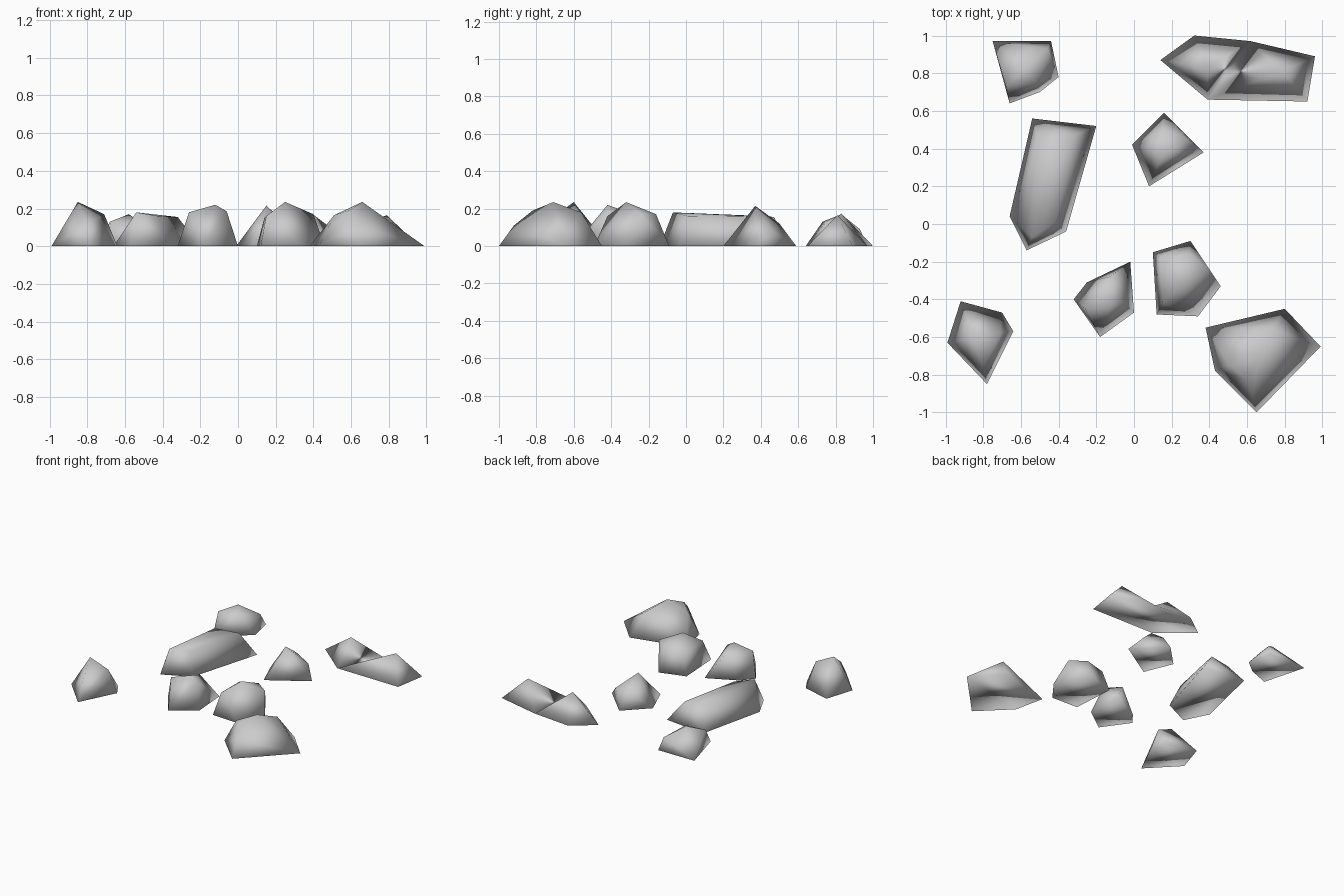
import bpy
import bmesh

# Remove the default cube
cube = bpy.data.objects.get("Cube")
if cube:
    bpy.data.objects.remove(cube, do_unlink=True)

# One plain stone colour
stone = bpy.data.materials.new("stone_grey")
stone.use_nodes = True
stone_colour = (0.6, 0.6, 0.6, 1)
stone.diffuse_color = stone_colour
stone.node_tree.nodes["Principled BSDF"].inputs["Base Color"].default_value = stone_colour


def add_lobe(bm, footprint, crown):
    """Wrap a closed hull around a ground outline and its raised points."""
    verts = [bm.verts.new((x, y, 0)) for x, y in footprint]
    verts += [bm.verts.new(point) for point in crown]
    bmesh.ops.convex_hull(bm, input=verts)
    own = set(verts)
    faces = [f for f in bm.faces if own.issuperset(f.verts)]
    bmesh.ops.recalc_face_normals(bm, faces=faces)


def rock(name, *lobes):
    """Build a smooth-shaded stone from one or more hull lobes."""
    bm = bmesh.new()
    for footprint, crown in lobes:
        add_lobe(bm, footprint, crown)
    # Drop points that ended up inside the hull, then weld the lobes
    bmesh.ops.delete(bm, geom=[v for v in bm.verts if not v.link_faces], context="VERTS")
    bmesh.ops.remove_doubles(bm, verts=bm.verts[:], dist=0.001)
    for face in bm.faces:
        face.smooth = True
    mesh = bpy.data.meshes.new(name)
    bm.to_mesh(mesh)
    bm.free()
    mesh.materials.append(stone)
    obj = bpy.data.objects.new(name, mesh)
    bpy.context.collection.objects.link(obj)


# Stones at the front
rock("front_right_rock", (
    [(-.92, -.41), (-.70, -.47), (-.64, -.57), (-.78, -.85), (-.99, -.63)],
    [(-.85, -.60, .235), (-.71, -.58, .17), (-.80, -.76, .12)]))

rock("front_left_boulder", (
    [(.99, -.65), (.80, -.45), (.38, -.55), (.43, -.78), (.65, -1)],
    [(.66, -.71, .235), (.51, -.75, .165), (.73, -.56, .18), (.59, -.82, .19),
     (.63, -.92, .11)]))

# Stones near the middle
rock("middle_left_rock", (
    [(.30, -.09), (.46, -.33), (.34, -.49), (.12, -.48), (.10, -.15)],
    [(.25, -.32, .235), (.40, -.24, .17), (.15, -.42, .16), (.14, -.18, .15),
     (.29, -.16, .17)]))

rock("middle_right_rock", (
    [(-.32, -.40), (-.25, -.31), (-.02, -.20), (0, -.47), (-.18, -.60)],
    [(-.12, -.42, .22), (-.26, -.45, .18), (-.13, -.28, .17), (-.06, -.42, .185)]))

rock("small_pointed_rock", (
    [(-.01, .42), (.16, .59), (.37, .38), (.08, .20)],
    [(.15, .37, .215), (.29, .45, .09), (.15, .50, .12)]))

rock("long_rock", (
    [(-.54, .56), (-.20, .52), (-.36, -.04), (-.57, -.14), (-.66, .04)],
    [(-.54, -.07, .18), (-.32, .47, .155), (-.50, .43, .16), (-.42, .01, .16)]))

# Stones at the back
rock("back_right_rock", (
    [(-.75, .97), (-.44, .97), (-.40, .78), (-.50, .70), (-.66, .64)],
    [(-.58, .83, .17), (-.68, .73, .13), (-.46, .93, .09), (-.52, .75, .13)]))

# Two peaks that meet in a low valley
valley = [(.62, .97), (.39, .66)]
rock("twin_peak_rock",
     (valley + [(.14, .87), (.32, 1)], [(.39, .83, .175)]),
     (valley + [(.96, .89), (.92, .65)], [(.79, .81, .165)]))
